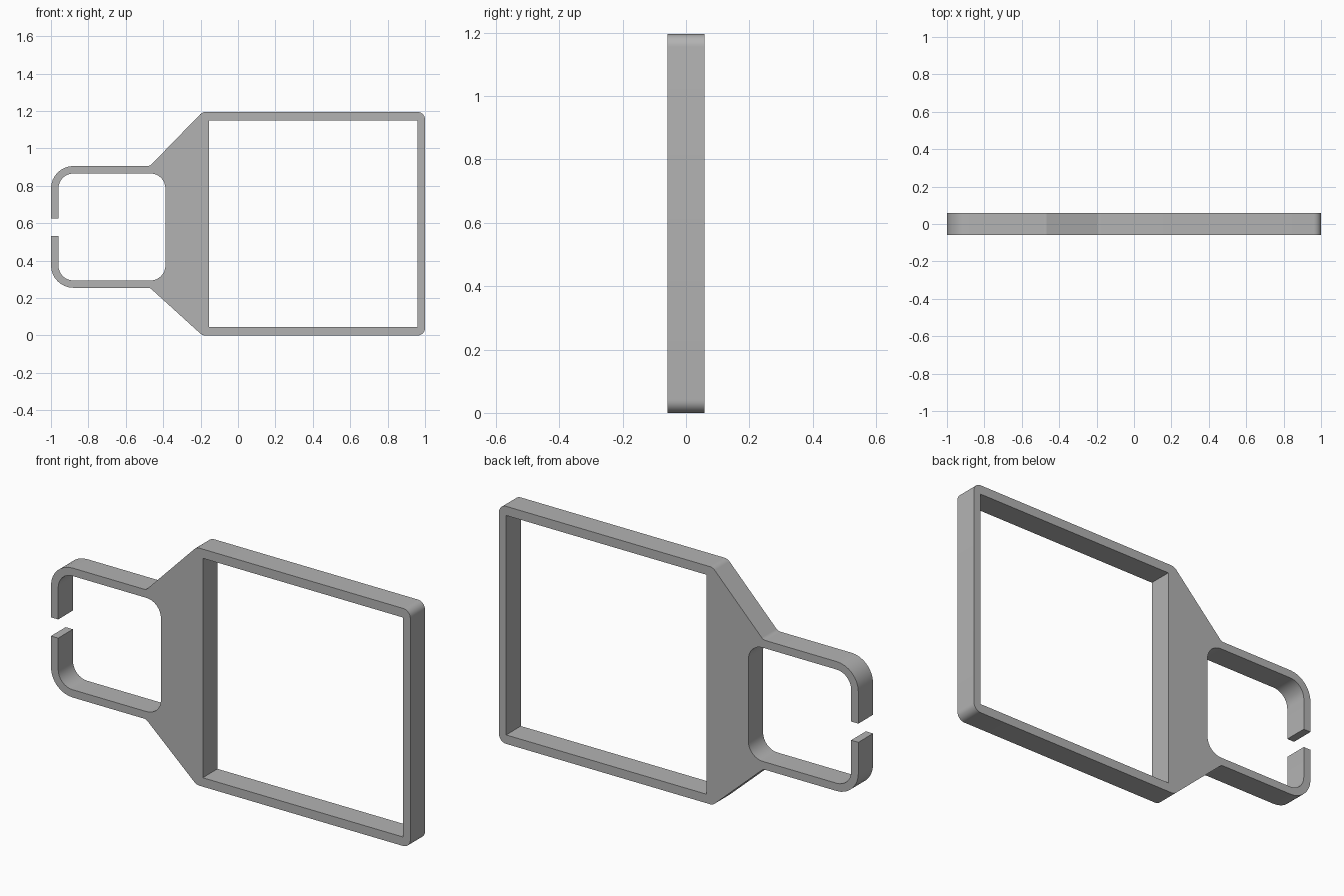
import bpy
import math
from mathutils import Vector

cube = bpy.data.objects.get("Cube")
if cube:
    bpy.data.objects.remove(cube, do_unlink=True)

HALF_DEPTH = 0.0585


def rounded(corners, steps=8):
    """Polygon outline from (x, z, radius) corners, with an arc at each one."""
    points = []
    for i, (x, z, radius) in enumerate(corners):
        corner = Vector((x, z))
        if radius == 0:
            points.append(corner)
            continue
        to_prev = (Vector(corners[i - 1][:2]) - corner).normalized()
        to_next = (Vector(corners[(i + 1) % len(corners)][:2]) - corner).normalized()
        half = to_prev.angle(to_next) / 2
        centre = corner + (to_prev + to_next).normalized() * radius / math.sin(half)
        start = corner + to_prev * radius / math.tan(half) - centre
        end = corner + to_next * radius / math.tan(half) - centre
        sweep = math.pi - 2 * half
        for k in range(steps + 1):
            t = k / steps
            points.append(centre + (start * math.sin((1 - t) * sweep)
                                    + end * math.sin(t * sweep)) / math.sin(sweep))
    return points


def plate(name, outlines, material):
    """Upright plate with holes, extruded evenly to front and back."""
    curve = bpy.data.curves.new(name, "CURVE")
    curve.dimensions = "2D"
    curve.fill_mode = "BOTH"
    curve.extrude = HALF_DEPTH
    for outline in outlines:
        spline = curve.splines.new("POLY")
        spline.points.add(len(outline) - 1)
        for point, (x, z) in zip(spline.points, outline):
            point.co = (x, z, 0, 1)
        spline.use_cyclic_u = True
    obj = bpy.data.objects.new(name, curve)
    bpy.context.collection.objects.link(obj)
    obj.rotation_euler.x = math.pi / 2
    bpy.ops.object.select_all(action="DESELECT")
    obj.select_set(True)
    bpy.context.view_layer.objects.active = obj
    bpy.ops.object.convert(target="MESH")
    obj = bpy.context.object
    obj.data.materials.clear()
    obj.data.materials.append(material)
    bpy.ops.object.shade_smooth_by_angle(angle=math.radians(30))
    return obj


grey = bpy.data.materials.new("plain grey")
grey.use_nodes = True
colour = (0.45, 0.45, 0.45, 1)
grey.diffuse_color = colour
grey.node_tree.nodes["Principled BSDF"].inputs["Base Color"].default_value = colour

# Outer edge, running from the upper clip tip round to the lower one,
# then back along the inside of the clip
body = rounded([
    (-1, 0.626, 0),
    (-1, 0.906, 0.12),
    (-0.471, 0.906, 0.03),
    (-0.19, 1.195, 0.04),
    (1, 1.195, 0.04),
    (1, 0, 0.04),
    (-0.19, 0, 0.04),
    (-0.471, 0.255, 0.03),
    (-1, 0.255, 0.12),
    (-1, 0.532, 0),
    (-0.96, 0.532, 0),
    (-0.96, 0.294, 0.08),
    (-0.388, 0.294, 0.08),
    (-0.388, 0.866, 0.08),
    (-0.96, 0.866, 0.08),
    (-0.96, 0.626, 0),
])

# Square-cornered opening of the large frame
window = rounded([(-0.155, 0.045, 0), (0.96, 0.045, 0),
                  (0.96, 1.149, 0), (-0.155, 1.149, 0)])

plate("frame_with_clip", [body, window], grey)
